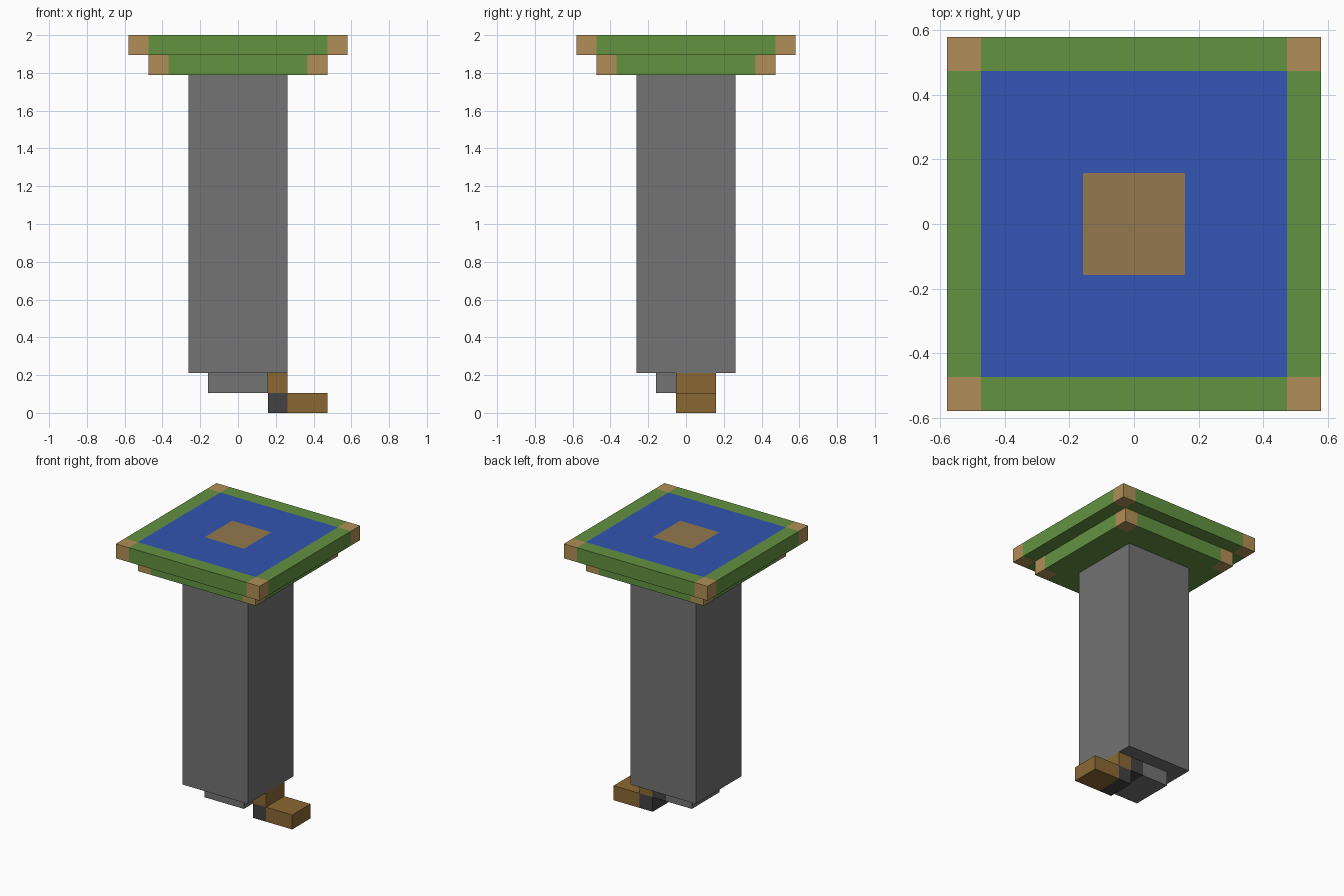
import bpy
import bmesh
from mathutils import Vector

cube = bpy.data.objects.get("Cube")
if cube:
    bpy.data.objects.remove(cube, do_unlink=True)

UNIT = 2 / 19  # edge of one block


def linear(c):
    c /= 255
    return c / 12.92 if c <= 0.04045 else ((c + 0.055) / 1.055) ** 2.4


def material(name, *rgb):
    colour = (*[linear(c) for c in rgb], 1)
    mat = bpy.data.materials.new(name)
    mat.use_nodes = True
    mat.diffuse_color = colour
    mat.node_tree.nodes["Principled BSDF"].inputs["Base Color"].default_value = colour
    return mat


GREEN = material("leaf green", 98, 146, 64)
TAN = material("light wood", 177, 143, 87)
BLUE = material("water blue", 51, 85, 178)
EARTH = material("earth brown", 147, 120, 77)
GREY = material("stone grey", 115, 115, 115)
DARK = material("dark grey", 66, 66, 66)
WOOD = material("dark wood", 139, 104, 51)


def block(name, low, high, mats, rule=None, cuts_x=(), cuts_y=()):
    """Box between two corners in block units, cut along planes and coloured by a rule."""
    low, high = Vector(low), Vector(high)
    bm = bmesh.new()
    bmesh.ops.create_cube(bm, size=1)
    for v in bm.verts:
        v.co = (low + high) / 2 + v.co * (high - low)
    for axis, cuts in enumerate((cuts_x, cuts_y)):
        normal = Vector((axis == 0, axis == 1, 0))
        for c in cuts:
            bmesh.ops.bisect_plane(bm, geom=bm.verts[:] + bm.edges[:] + bm.faces[:],
                                   plane_co=normal * c, plane_no=normal)
    bm.normal_update()
    if rule:
        for f in bm.faces:
            f.material_index = mats.index(rule(f.calc_center_median(), f.normal))
    bmesh.ops.scale(bm, vec=(UNIT,) * 3, verts=bm.verts)
    mesh = bpy.data.meshes.new(name)
    bm.to_mesh(mesh)
    bm.free()
    for m in mats:
        mesh.materials.append(m)
    obj = bpy.data.objects.new(name, mesh)
    bpy.context.collection.objects.link(obj)
    return obj


def slab_rule(inner, pool):
    """Wooden corners, green rim and, on the basin, water around an earth square."""
    def rule(c, n):
        reach = max(abs(c.x), abs(c.y))
        if min(abs(c.x), abs(c.y)) > inner:
            return TAN
        if pool and n.z > 0.5 and reach < inner:
            return EARTH if reach < 1.5 else BLUE
        return GREEN
    return rule


# Basin and the smaller slab beneath it
block("basin", (-5.5, -5.5, 18), (5.5, 5.5, 19), [GREEN, TAN, BLUE, EARTH],
      slab_rule(4.5, True), (-4.5, -1.5, 1.5, 4.5), (-4.5, -1.5, 1.5, 4.5))
block("lower_slab", (-4.5, -4.5, 17), (4.5, 4.5, 18), [GREEN, TAN],
      slab_rule(3.5, False), (-3.5, 3.5), (-3.5, 3.5))

# Column and its narrower base
block("column", (-2.5, -2.5, 2), (2.5, 2.5, 17), [GREY])
block("column_base", (-1.5, -1.5, 1), (1.5, 1.5, 2), [GREY, DARK],
      lambda c, n: DARK if c.x > 0.5 and c.y > -0.5 else GREY, (0.5,), (-0.5,))

# Wooden steps, the lower one with a dark inner end
block("upper_step", (1.5, -0.5, 1), (2.5, 1.5, 2), [WOOD])
block("lower_step", (1.5, -0.5, 0), (4.5, 1.5, 1), [WOOD, DARK],
      lambda c, n: DARK if c.x < 2.5 else WOOD, (2.5,))
